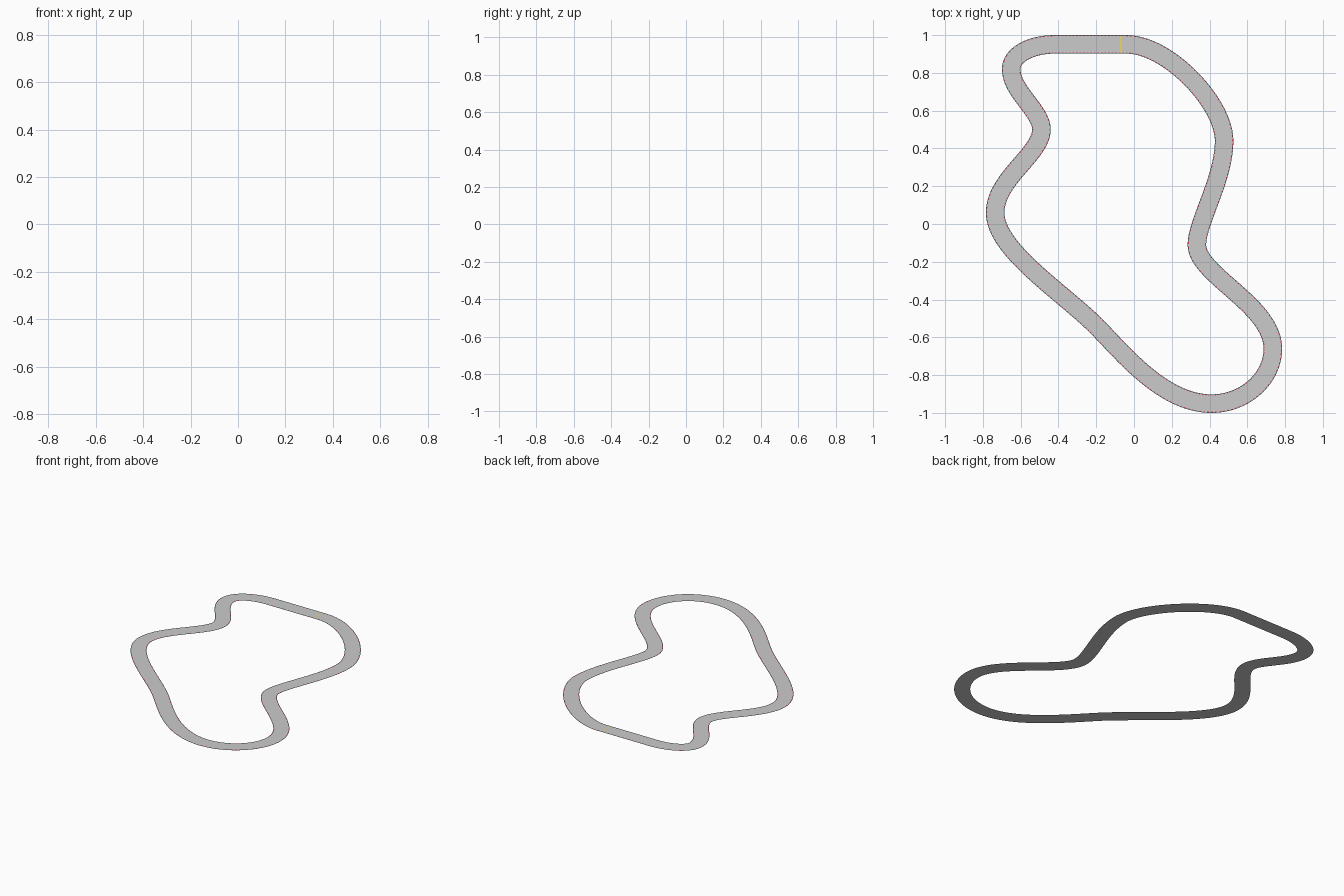
import bpy
from mathutils import Vector
from mathutils.geometry import interpolate_bezier

if "Cube" in bpy.data.objects:
    bpy.data.objects.remove(bpy.data.objects["Cube"])

HALF = 0.049      # half of the road width
COUNT = 600       # even steps around the lap

# Centre line knots, clockwise: x, y, direction x, direction y, handle in, handle out
KNOTS = [
    (-0.42, 0.951, 1, 0, 0.12, 0.12),
    (-0.04, 0.951, 1, 0, 0.12, 0.22),
    (0.477, 0.44, 0, -1, 0.20, 0.20),
    (0.333, -0.11, 0, -1, 0.12, 0.16),
    (0.735, -0.66, 0, -1, 0.23, 0.155),
    (0.41, -0.951, -1, 0, 0.18, 0.25),
    (-0.19, -0.55, -0.70, 0.72, 0.20, 0.25),
    (-0.735, 0.06, 0, 1, 0.20, 0.18),
    (-0.49, 0.50, 0, 1, 0.13, 0.10),
    (-0.65, 0.82, 0, 1, 0.12, 0.08),
]


def material(name, rgb):
    m = bpy.data.materials.new(name)
    m.diffuse_color = (*rgb, 1)
    m.use_nodes = True
    m.node_tree.nodes["Principled BSDF"].inputs["Base Color"].default_value = m.diffuse_color
    return m


def centre_line():
    # Dense bezier samples, then even spacing along the length
    dense = []
    for i, a in enumerate(KNOTS):
        b = KNOTS[(i + 1) % len(KNOTS)]
        p, q = Vector((a[0], a[1], 0)), Vector((b[0], b[1], 0))
        da, db = Vector((a[2], a[3], 0)), Vector((b[2], b[3], 0))
        dense += interpolate_bezier(p, p + da * a[5], q - db * b[4], q, 200)[:-1]
    dense.append(dense[0])
    lengths = [0.0]
    for p, q in zip(dense, dense[1:]):
        lengths.append(lengths[-1] + (q - p).length)
    points, j = [], 0
    for k in range(COUNT):
        s = lengths[-1] * k / COUNT
        while lengths[j + 1] < s:
            j += 1
        t = (s - lengths[j]) / (lengths[j + 1] - lengths[j])
        points.append(dense[j].lerp(dense[j + 1], t))
    return points


PATH = centre_line()
SIDE = []         # left-hand normal at each step
for k in range(COUNT):
    d = (PATH[(k + 1) % COUNT] - PATH[k - 1]).normalized()
    SIDE.append(Vector((-d.y, d.x, 0)))


def ribbon(name, inner, outer, z, mats=()):
    # Flat closed strip between two sideways offsets, materials alternating
    up = Vector((0, 0, z))
    verts = [PATH[k] + SIDE[k] * o + up for k in range(COUNT) for o in (inner, outer)]
    faces = []
    for k in range(COUNT):
        n = (k + 1) % COUNT
        faces.append((2 * k, 2 * n, 2 * n + 1, 2 * k + 1))
    mesh = bpy.data.meshes.new(name)
    mesh.from_pydata(verts, [], faces)
    for m in mats:
        mesh.materials.append(m)
    if mats:
        for p in mesh.polygons:
            p.material_index = p.index % len(mats)
    obj = bpy.data.objects.new(name, mesh)
    bpy.context.collection.objects.link(obj)
    return obj


red = material("curb_red", (0.75, 0.05, 0.08))
white = material("curb_white", (0.9, 0.9, 0.9))
teal = material("edge_teal", (0.05, 0.5, 0.55))
yellow = material("start_yellow", (0.85, 0.7, 0.15))

# Road surface
ribbon("road_surface", -HALF, HALF, 0)

# Striped curbs and coloured edge lines on both sides
for label, lo, hi in (("right", -HALF, -0.0465), ("left", 0.0465, HALF)):
    ribbon("edge_line_" + label, lo, hi, 0.001, [teal])
for label, lo, hi in (("right", -0.0465, -0.043), ("left", 0.043, 0.0465)):
    ribbon("curb_" + label, lo, hi, 0.001, [red, white])

# Start line across the top straight
mesh = bpy.data.meshes.new("start_line")
mesh.from_pydata([(x, y, 0.001) for x, y in
                  ((-0.073, 0.908), (-0.067, 0.908), (-0.067, 0.994), (-0.073, 0.994))],
                 [], [(0, 1, 2, 3)])
mesh.materials.append(yellow)
bpy.context.collection.objects.link(bpy.data.objects.new("start_line", mesh))
